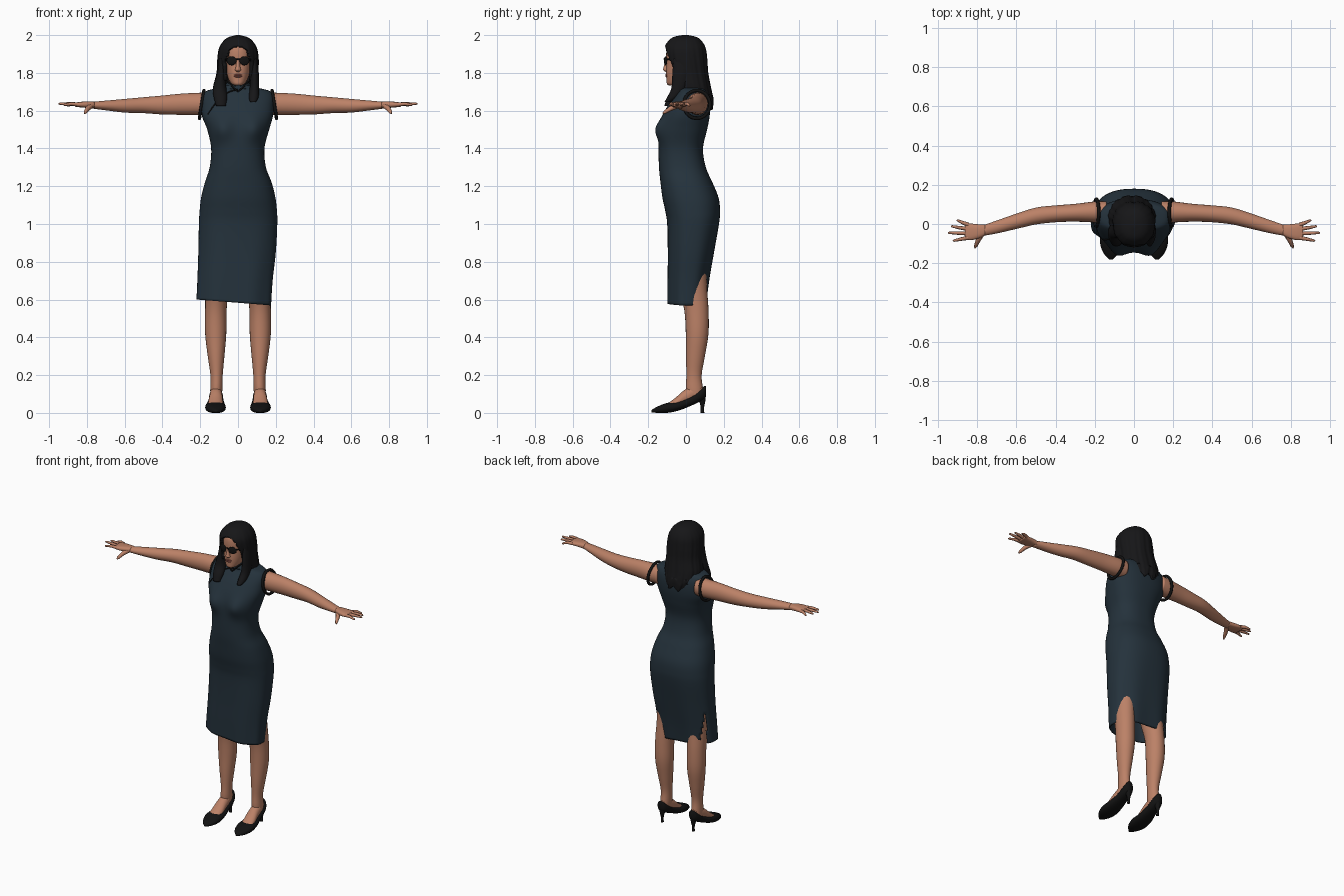
import bpy, bmesh, math
from mathutils import Vector
from mathutils.bvhtree import BVHTree

old = bpy.data.objects.get("Cube")
if old:
    bpy.data.objects.remove(old)


def material(name, r, g, b):
    m = bpy.data.materials.new(name)
    m.use_nodes = True
    m.diffuse_color = (r, g, b, 1)
    node = m.node_tree.nodes["Principled BSDF"]
    node.inputs["Base Color"].default_value = (r, g, b, 1)
    node.inputs["Roughness"].default_value = 0.8
    return m


SKIN = material("skin", .5, .22, .135)
DRESS = material("slate_blue_cloth", .018, .032, .045)
BLACK = material("black", .006, .006, .006)
HAIR = material("black_hair", .008, .008, .009)
LIPS = material("lips", .3, .09, .07)


def smooth_rows(rows, steps):
    """Catmull-Rom interpolation of the cross-section rows."""
    out = []
    last = len(rows) - 1
    for i in range(last):
        quad = [rows[max(i - 1, 0)], rows[i], rows[i + 1], rows[min(i + 2, last)]]
        for k in range(steps):
            t = k / steps
            out.append([b + t * ((c - a) + t * ((2 * a - 5 * b + 4 * c - d)
                        + t * (3 * (b - c) + d - a))) / 2 for a, b, c, d in zip(*quad)])
    return out + [rows[-1]]


def loft(name, mat, axis, rows, side=1, n=24, power=2, steps=4,
         caps=True, warp=None, cut=None, thick=0):
    """Rows hold (place on axis, min and max of the first and second other axis)."""
    others = [i for i in range(3) if i != axis]
    bm = bmesh.new()
    rings = []
    for t, a0, a1, b0, b1 in smooth_rows(rows, steps):
        ring = []
        for k in range(n):
            ang = math.tau * k / n
            c, s = [math.copysign(abs(f) ** (2 / power), f) for f in (math.cos(ang), math.sin(ang))]
            co = Vector()
            co[axis] = t
            co[others[0]] = (a0 + a1) / 2 + c * (a1 - a0) / 2
            co[others[1]] = (b0 + b1) / 2 + s * (b1 - b0) / 2
            if warp:
                co = warp(co, ang)
            co.x *= side
            ring.append(bm.verts.new(co))
        rings.append(ring)
    for r0, r1 in zip(rings, rings[1:]):
        for k in range(n):
            j = (k + 1) % n
            bm.faces.new((r0[k], r0[j], r1[j], r1[k]))
    bm.faces.new(rings[-1])
    if caps:
        bm.faces.new(rings[0])
    bmesh.ops.recalc_face_normals(bm, faces=bm.faces)
    if cut:
        gone = [f for f in bm.faces if cut(f.calc_center_median())]
        bmesh.ops.delete(bm, geom=gone, context='FACES')
    for f in bm.faces:
        f.smooth = True
    me = bpy.data.meshes.new(name)
    bm.to_mesh(me)
    bm.free()
    me.materials.append(mat)
    ob = bpy.data.objects.new(name, me)
    bpy.context.collection.objects.link(ob)
    if thick:
        mod = ob.modifiers.new("thickness", 'SOLIDIFY')
        mod.thickness = thick
        mod.offset = -1
    return ob


def tube(name, mat, points, radii, cyclic=False):
    """Round tapered tube along a path."""
    cu = bpy.data.curves.new(name, 'CURVE')
    cu.dimensions = '3D'
    cu.bevel_depth = 1
    cu.bevel_resolution = 2
    cu.use_fill_caps = True
    sp = cu.splines.new('POLY')
    sp.points.add(len(points) - 1)
    for i, (p, co) in enumerate(zip(sp.points, points)):
        p.co = (*co, 1)
        p.radius = radii[min(i, len(radii) - 1)]
    sp.use_cyclic_u = cyclic
    cu.materials.append(mat)
    ob = bpy.data.objects.new(name, cu)
    bpy.context.collection.objects.link(ob)
    bpy.ops.object.select_all(action='DESELECT')
    bpy.context.view_layer.objects.active = ob
    ob.select_set(True)
    bpy.ops.object.convert(target='MESH')
    bpy.ops.object.shade_smooth()
    return bpy.context.object


def ball(name, mat, loc, scale, turn=0):
    bpy.ops.mesh.primitive_uv_sphere_add(segments=20, ring_count=12, radius=1, location=loc)
    ob = bpy.context.object
    ob.name = name
    ob.scale = scale
    ob.rotation_euler.z = turn
    ob.data.materials.append(mat)
    bpy.ops.object.shade_smooth()
    return ob


# Dress: one fitted tube with bust, tilted hem and a slit at the right back
def shape_dress(co, ang):
    if co.y < 0:
        co.y -= .03 * math.exp(-((abs(co.x) - .085) / .05) ** 2 - ((co.z - 1.5) / .06) ** 2)
    if co.z < .75:
        co.z -= .08 * co.x * (.75 - co.z) / .17
    if co.z < 1.05:
        co.y += .004 * math.sin(7 * ang) * (1.05 - co.z) * 2
    return co


def in_slit(c):
    return c.z < .8 and c.x < -.1 and abs(c.y - .075) < .004 + .05 * (.8 - c.z)


dress = loft("dress", DRESS, 2, [
    (.583, -.22, .175, -.1, .11), (.7, -.215, .183, -.1, .125), (.85, -.21, .2, -.098, .15),
    (1, -.207, .208, -.1, .175), (1.07, -.203, .206, -.11, .18), (1.14, -.195, .198, -.125, .172),
    (1.22, -.175, .178, -.135, .14), (1.3, -.15, .148, -.143, .105), (1.4, -.142, .14, -.145, .09),
    (1.5, -.163, .165, -.142, .112), (1.57, -.19, .185, -.125, .125), (1.63, -.192, .19, -.095, .128),
    (1.675, -.188, .188, -.065, .122), (1.705, -.165, .165, -.045, .11), (1.722, -.1, .1, -.045, .1),
    (1.735, -.062, .062, -.045, .085)],
    n=64, power=2.4, steps=6, caps=False, warp=shape_dress, cut=in_slit, thick=.008)

# Collar band, its split front and the diagonal piping across the chest
tree = BVHTree.FromPolygons([v.co for v in dress.data.vertices],
                            [p.vertices[:] for p in dress.data.polygons])


def on_front(x, z):
    hit = tree.ray_cast(Vector((x, -1, z)), Vector((0, 1, 0)))[0]
    return hit if hit else Vector((x, -.05, z))


loft("collar", DRESS, 2, [(1.715, -.068, .068, -.058, .085), (1.755, -.06, .06, -.05, .08)],
     caps=False, thick=.006, cut=lambda c: (c.y < -.03 and abs(c.x) < .02) or c.z > 1.754)
tube("chest_piping", BLACK, [on_front(-.16 * t / 12, 1.71 - .13 * (t / 12) ** 2)
                             for t in range(13)], [.004])
for s in (1, -1):
    tube("collar_piping", BLACK, [(0, -.063, 1.7), (s * .022, -.06, 1.72), (s * .045, -.045, 1.745),
                                  (s * .062, -.005, 1.757)], [.004])

# Neck and head
loft("neck", SKIN, 2, [(1.68, -.06, .06, -.04, .08), (1.74, -.05, .05, -.045, .07),
                       (1.82, -.05, .05, -.05, .07)])
loft("head", SKIN, 2, [
    (1.733, -.018, .018, -.09, -.04), (1.742, -.034, .034, -.101, -.01), (1.765, -.05, .05, -.103, .03),
    (1.8, -.062, .062, -.105, .065), (1.85, -.07, .07, -.103, .08), (1.9, -.073, .073, -.105, .085),
    (1.94, -.066, .066, -.095, .075), (1.97, -.035, .035, -.05, .04)], n=32, power=2.2)
loft("nose", SKIN, 2, [(1.806, -.008, .008, -.109, -.09), (1.815, -.016, .016, -.121, -.09),
                       (1.83, -.012, .012, -.119, -.09), (1.87, -.007, .007, -.108, -.09)], n=16)
for z in (1.781, 1.789):
    ball("lip", LIPS, (0, -.103, z), (.022, .007, .005))

# Sunglasses
for s in (1, -1):
    ball("lens", BLACK, (s * .034, -.108, 1.864), (.027, .006, .024), s * .25)
    tube("glasses_arm", BLACK, [(s * .058, -.102, 1.872), (s * .074, -.07, 1.873),
                                (s * .082, .01, 1.872)], [.004])
tube("glasses_bridge", BLACK, [(-.014, -.112, 1.87), (0, -.115, 1.873), (.014, -.112, 1.87)], [.004])


# Hair: rippled shell with a face opening, plus front locks over the chest
def ripple(co, ang):
    k = 1 + (.014 * math.sin(11 * ang) + .01 * math.sin(23 * ang)) * min(1, (2 - co.z) * 8)
    co.x *= k
    co.y *= k
    if co.z < 1.68:
        co.z += .012 * math.sin(9 * ang)
    return co


def face_opening(c):
    if c.z < 1.76:
        return c.y < -.02
    rise = max(0, (c.z - 1.85) / .095)
    return c.y < 0 and rise < 1 and abs(c.x) < .072 * math.sqrt(1 - rise * rise)


loft("hair", HAIR, 2, [
    (1.615, -.095, .085, -.02, .143), (1.66, -.12, .1, -.05, .145), (1.72, -.13, .11, -.07, .133),
    (1.8, -.112, .107, -.085, .118), (1.87, -.108, .108, -.108, .113), (1.93, -.1, .1, -.115, .105),
    (1.97, -.076, .076, -.092, .083), (1.99, -.047, .047, -.065, .055), (2, -.01, .01, -.02, .012)],
    n=96, power=2.2, steps=8, caps=False, warp=ripple, cut=face_opening, thick=.025)
for s, low in ((-1, 1.625), (1, 1.645)):
    wide = .02 if s < 0 else 0
    loft("front_lock", HAIR, 2, [
        (low, .065, .095 + wide, -.115, -.08), (1.67, .058, .108 + wide, -.1, -.04),
        (1.72, .062, .112 + wide, -.077, .0), (1.8, .066, .11, -.072, .02),
        (1.88, .07, .1, -.065, .02)], side=s)

for s in (1, -1):
    # Armhole trim
    tube("armhole_trim", BLACK, [
        (s * (.192 - .012 * math.sin(a)), .058 + .069 * math.cos(a), 1.633 + .074 * math.sin(a))
        for a in [math.tau * k / 32 for k in range(32)]], [.009], cyclic=True)

    # Arm, palm and fingers
    loft("arm", SKIN, 0, [
        (.14, .008, .116, 1.577, 1.697), (.2, .008, .115, 1.576, 1.695), (.3, .012, .103, 1.578, 1.69),
        (.4, .009, .095, 1.58, 1.68), (.5, -.002, .084, 1.587, 1.671), (.6, -.025, .053, 1.59, 1.662),
        (.7, -.048, .018, 1.602, 1.653), (.77, -.06, -.006, 1.611, 1.647)], side=s)
    loft("palm", SKIN, 0, [
        (.76, -.058, -.004, 1.612, 1.647), (.79, -.072, -.002, 1.614, 1.649),
        (.83, -.082, .002, 1.617, 1.647), (.862, -.08, .002, 1.621, 1.643)], side=s, power=2.6)
    for root, tip, x, z in ((-.004, .018, .905, 1.626), (-.026, -.012, .935, 1.634),
                            (-.048, -.045, .95, 1.636), (-.07, -.085, .925, 1.63)):
        tube("finger", SKIN, [(s * .845, root, 1.633), (s * (.845 + x) / 2, (root + tip) / 2, 1.636),
                              (s * (x - .006), tip, z + .001), (s * x, tip, z)],
             [.011, .009, .006, .003])
    tube("thumb", SKIN, [(s * .775, -.045, 1.628), (s * .795, -.08, 1.612),
                         (s * .808, -.112, 1.592), (s * .812, -.122, 1.585)], [.016, .013, .009, .004])

    # Leg and foot
    loft("leg", SKIN, 2, [
        (.07, .09, .145, .02, .085), (.12, .083, .147, 0, .09), (.2, .081, .146, .002, .083),
        (.3, .072, .16, 0, .1), (.42, .062, .174, -.001, .119), (.55, .06, .174, -.01, .119),
        (.7, .045, .172, -.045, .11), (.95, .02, .17, -.06, .11)], side=s)
    loft("foot", SKIN, 1, [
        (-.13, .095, .14, .012, .035), (-.09, .082, .158, .012, .055), (-.05, .08, .158, .02, .085),
        (-.01, .082, .152, .04, .12), (.04, .085, .147, .06, .145), (.09, .095, .137, .08, .14)],
        side=s)

    # Pointed court shoe with a slim heel
    loft("shoe", BLACK, 1, [
        (-.182, .11, .125, .003, .016), (-.15, .08, .155, 0, .034), (-.1, .065, .173, 0, .053),
        (-.04, .068, .17, .012, .062), (.02, .076, .157, .035, .086), (.07, .08, .152, .058, .12),
        (.097, .09, .142, .075, .142), (.107, .105, .127, .09, .142)], side=s, power=2.4)
    loft("shoe_heel", BLACK, 2, [
        (0, .106, .124, .076, .097), (.03, .107, .123, .077, .096), (.06, .1, .13, .07, .102),
        (.1, .09, .14, .05, .106)], side=s, n=12)
